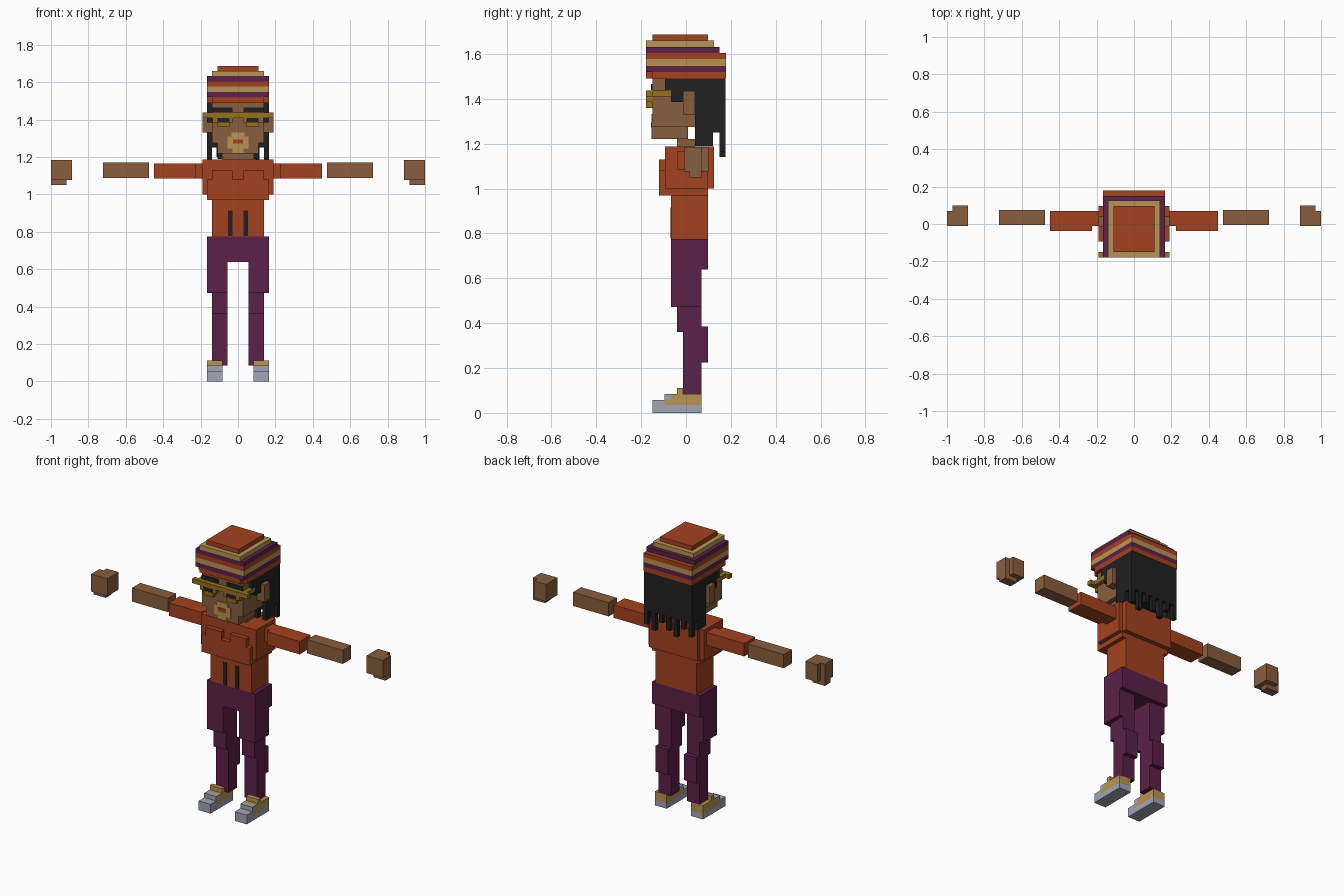
import bpy, bmesh
from mathutils import Vector


def material(name, rgb):
    m = bpy.data.materials.new(name)
    m.diffuse_color = (*rgb, 1)
    return m


ORANGE = material("rust orange", (0.37, 0.054, 0.014))
PURPLE = material("plum", (0.107, 0.015, 0.065))
TAN = material("tan", (0.48, 0.296, 0.09))
SKIN = material("brown skin", (0.25, 0.112, 0.05))
BLACK = material("soft black", (0.015, 0.015, 0.015))
GREY = material("pale grey", (0.35, 0.38, 0.46))
GOLD = material("dark gold", (0.30, 0.16, 0.014))


def part(name, mat, *boxes):
    """One object made of axis-aligned blocks (x0, x1, y0, y1, z0, z1)."""
    bm = bmesh.new()
    for b in boxes:
        lo, hi = Vector(b[0::2]), Vector(b[1::2])
        cube = bmesh.ops.create_cube(bm, size=1)["verts"]
        for v in cube:
            v.co = [(l + h) / 2 + c * (h - l) for l, h, c in zip(lo, hi, v.co)]
    me = bpy.data.meshes.new(name)
    bm.to_mesh(me)
    bm.free()
    me.materials.append(mat)
    ob = bpy.data.objects.new(name, me)
    bpy.context.collection.objects.link(ob)
    return ob


def pair(name, mat, *boxes):
    """The same part on both sides of x = 0."""
    part("left_" + name, mat, *boxes)
    part("right_" + name, mat, *[(-b[1], -b[0], *b[2:]) for b in boxes])


# Shoes: sole with a stepped toe, and the upper
pair("shoe_sole", GREY, (.083, .165, -.15, .07, 0, .035),
     (.083, .165, -.15, -.095, .035, .057), (.083, .165, -.095, -.064, .057, .085))
pair("shoe_upper", TAN, (.083, .165, -.095, .07, .035, .057),
     (.083, .165, -.064, .07, .057, .085), (.083, .165, -.04, -.013, .085, .112))

# Trousers
pair("shin", PURPLE, (.055, .14, -.013, .07, .085, .36))
pair("calf", PURPLE, (.055, .14, .07, .097, .225, .385))
pair("knee", PURPLE, (.055, .14, -.04, .07, .36, .472))
pair("thigh", PURPLE, (.055, .165, -.067, .07, .472, .64))
part("hips", PURPLE, (-.165, .165, -.067, .097, .695, .775),
     (-.165, .165, -.067, .07, .64, .695), (-.14, .14, .07, .097, .64, .695),
     (.14, .165, .07, .097, .64, .695), (-.165, -.14, .07, .097, .64, .695))

# Waist with two dark stripes
part("waist", ORANGE, (-.14, .14, -.067, .097, .775, .97))
pair("waist_stripe", BLACK, (.029, .054, -.070, -.064, .777, .915))

# Chest
part("chest", ORANGE, (-.165, .165, -.093, .097, .97, 1.0),
     (-.19, .19, -.093, .097, 1.0, 1.187),
     (-.165, .165, -.12, -.093, .97, 1.08),
     (-.165, .165, .097, .125, 1.0, 1.187))
pair("chest_front", ORANGE, (.03, .14, -.12, -.093, 1.08, 1.13))

# Arms and floating hands
pair("shoulder", ORANGE, (.19, .225, -.01, .07, 1.085, 1.165))
pair("upper_arm", ORANGE, (.225, .448, -.037, .07, 1.085, 1.165))
pair("forearm", SKIN, (.477, .722, -.005, .075, 1.087, 1.172))
pair("hand", SKIN, (.888, 1, -.01, .07, 1.077, 1.185),
     (.888, .97, .07, .1, 1.077, 1.185), (.917, 1, .015, .07, 1.05, 1.077))

# Neck and head
part("neck", SKIN, (-.085, .085, -.04, .04, 1.18, 1.22))
part("jaw", SKIN, (-.11, .11, -.15, .01, 1.22, 1.275))
part("face", SKIN, (-.14, .14, -.15, .04, 1.275, 1.41),
     (-.14, .14, -.15, -.093, 1.41, 1.49))
pair("ear", SKIN, (.14, .19, -.013, .04, 1.33, 1.435))
pair("eyebrow", BLACK, (.03, .14, -.155, -.149, 1.44, 1.465))

# Beard and lips as thin plates
part("beard", TAN, (-.057, .057, -.154, -.149, 1.245, 1.31),
     (-.035, .035, -.154, -.149, 1.31, 1.332),
     (-.03, .03, -.154, -.149, 1.222, 1.245))
part("lips", ORANGE, (-.027, .027, -.157, -.153, 1.272, 1.295))

# Glasses
part("glasses_bar", GOLD, (-.19, .19, -.178, -.15, 1.41, 1.437))
pair("glasses_temple", GOLD, (.14, .165, -.15, -.067, 1.41, 1.437))
pair("lens_frame", GOLD, (.11, .135, -.178, -.15, 1.385, 1.41),
     (.027, .045, -.178, -.15, 1.385, 1.41), (.045, .11, -.178, -.15, 1.36, 1.385))
pair("lens", BLACK, (.045, .11, -.172, -.15, 1.385, 1.41))

# Hair: cap, side curtains and back
part("hair", BLACK, (-.165, .165, -.093, .04, 1.437, 1.49),
     (-.165, .165, .04, .175, 1.25, 1.49),
     (-.14, .14, -.093, .04, 1.41, 1.437))
pair("side_hair", BLACK, (.14, .165, -.067, .04, 1.385, 1.437),
     (.14, .165, .04, .12, 1.19, 1.25), (.083, .11, .04, .07, 1.19, 1.25))

# Hanging locks of uneven length along the back
for i in range(7):
    x = -.165 + i * .0505
    bottom = (1.165, 1.20, 1.14)[i % 3]
    part(f"back_lock_{i + 1}", BLACK, (x, x + .027, .15, .175, bottom, 1.25))

# Striped knitted hat, stacked from brim to crown
bands = [(ORANGE, .14, -.178, .178, 1.49), (PURPLE, .165, -.178, .178, 1.52),
         (TAN, .165, -.178, .178, 1.547), (ORANGE, .165, -.178, .178, 1.577),
         (PURPLE, .165, -.178, .15, 1.605), (TAN, .14, -.178, .125, 1.632),
         (ORANGE, .11, -.15, .097, 1.66)]
for i, (mat, w, y0, y1, z) in enumerate(bands):
    top = bands[i + 1][4] if i < 6 else 1.687
    part(f"hat_band_{i + 1}", mat, (-w, w, y0, y1, z, top))
pair("hat_brim_side", ORANGE, (.14, .165, -.15, .178, 1.49, 1.52))
